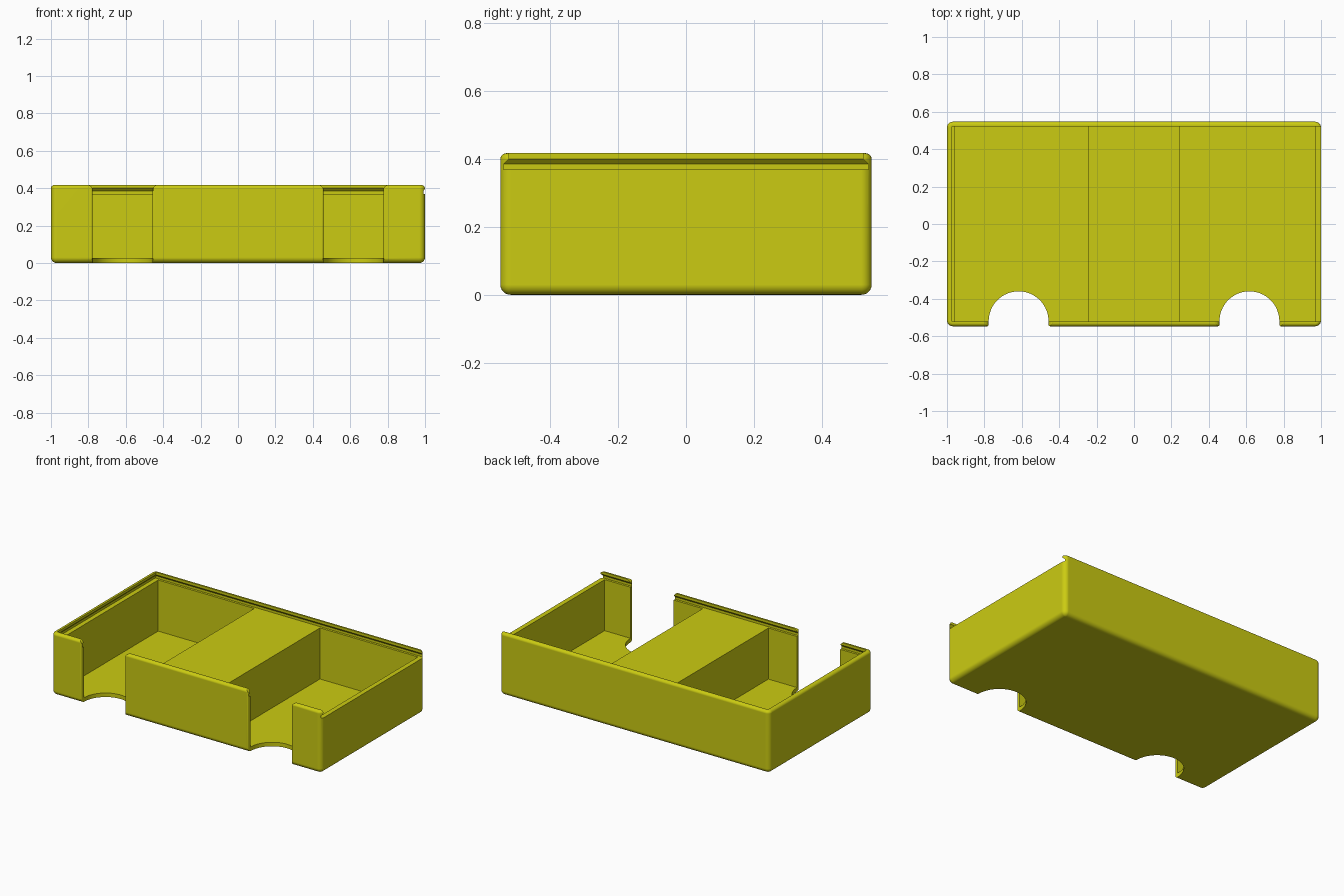
import bpy, bmesh
from math import sin, cos, pi, radians

cube = bpy.data.objects.get("Cube")
if cube:
    bpy.data.objects.remove(cube)

HX, HY, H = 1.0, 0.547, 0.417      # half length, half depth, height
FLOOR, LEDGE = 0.027, 0.369        # floor top, lid ledge
INNER_Y = 0.522
LEFT, RIGHT = -0.957, 0.968        # inner faces of the end walls
NOTCH_X, NOTCH_R = 0.617, 0.16
STEPS = 6

yellow = bpy.data.materials.new("yellow plastic")
yellow.use_nodes = True
colour = (0.6, 0.6, 0.006, 1)
yellow.diffuse_color = colour
yellow.node_tree.nodes["Principled BSDF"].inputs["Base Color"].default_value = colour


def loft(name, rings):
    """Closed solid through matching rings of points."""
    bm = bmesh.new()
    loops = [[bm.verts.new(p) for p in ring] for ring in rings]
    n = len(loops[0])
    for a, b in zip(loops, loops[1:]):
        for i in range(n):
            j = (i + 1) % n
            bm.faces.new((a[i], a[j], b[j], b[i]))
    bm.faces.new(loops[0][::-1])
    bm.faces.new(loops[-1])
    bmesh.ops.recalc_face_normals(bm, faces=bm.faces)
    mesh = bpy.data.meshes.new(name)
    bm.to_mesh(mesh)
    bm.free()
    mesh.materials.append(yellow)
    obj = bpy.data.objects.new(name, mesh)
    bpy.context.collection.objects.link(obj)
    return obj


def rect(x0, x1, y, z):
    return [(x0, -y, z), (x1, -y, z), (x1, y, z), (x0, y, z)]


def arc(cx, cy, r, a0, a1, n=STEPS):
    steps = [radians(a0 + (a1 - a0) * i / n) for i in range(n + 1)]
    return [(cx + r * cos(a), cy + r * sin(a)) for a in steps]


def rounded_rect(inset, z, radius=0.031):
    r = radius - inset
    x, y = HX - radius, HY - radius
    pts = []
    for k, (sx, sy) in enumerate(((1, 1), (-1, 1), (-1, -1), (1, -1))):
        pts += arc(sx * x, sy * y, r, 90 * k, 90 * k + 90)
    return [(px, py, z) for px, py in pts]


def cut(target, cutter):
    cutter.hide_render = True
    mod = target.modifiers.new("cut", 'BOOLEAN')
    mod.operation = 'DIFFERENCE'
    mod.solver = 'EXACT'
    mod.object = cutter
    bpy.ops.object.modifier_apply(modifier=mod.name)
    bpy.data.objects.remove(cutter)


# Outer body with rounded corners, bottom and rim
def edge_rings(r, top):
    rings = []
    for i in range(STEPS + 1):
        a = pi / 2 * i / STEPS
        if top:
            rings.append(rounded_rect(r * (1 - cos(a)), H - r + r * sin(a)))
        else:
            rings.append(rounded_rect(r * (1 - sin(a)), r * (1 - cos(a))))
    return rings


tray = loft("tray", edge_rings(0.03, False) + edge_rings(0.018, True))
bpy.context.view_layer.objects.active = tray
tray.select_set(True)

# Two compartments, leaving the solid block between them
for x0, x1 in ((LEFT, -0.245), (0.242, RIGHT)):
    cut(tray, loft("compartment", [rect(x0, x1, INNER_Y, z) for z in (FLOOR, LEDGE + 0.01)]))

# Sliding lid channel, undercut on three sides and open at the right end
wide, narrow = (-0.988, 1.1, 0.537), (-0.973, 1.1, INNER_Y)
cut(tray, loft("lid_channel", [rect(*wide, LEDGE), rect(*wide, 0.385),
                               rect(*narrow, 0.4), rect(*narrow, 0.5)]))

# Thumb notches through the floor and front wall, with rounded wall ends
for side in (-1, 1):
    cx = side * NOTCH_X
    f = 0.01
    half = arc(0, -0.52, NOTCH_R, 0, 90, 16)
    right = arc(NOTCH_R + f, f - HY, f, 270, 180)
    right = [(NOTCH_R + f, -0.6)] + right + half
    plan = right + [(-x, y) for x, y in right[-2::-1]]
    cut(tray, loft("thumb_notch", [[(cx + x, y, z) for x, y in plan] for z in (-0.1, 0.6)]))

    f = 0.027
    flare = [(NOTCH_R, FLOOR + 0.02)] + arc(NOTCH_R + f, H - f, f, 180, 90) + [(NOTCH_R + f, 0.5)]
    front = flare + [(-x, z) for x, z in flare[::-1]]
    cut(tray, loft("notch_flare", [[(cx + x, y, z) for x, z in front] for y in (-0.6, -0.5)]))

bpy.ops.object.shade_smooth_by_angle(angle=radians(30))
normals = tray.modifiers.new("flat_walls", 'WEIGHTED_NORMAL')
normals.keep_sharp = True
